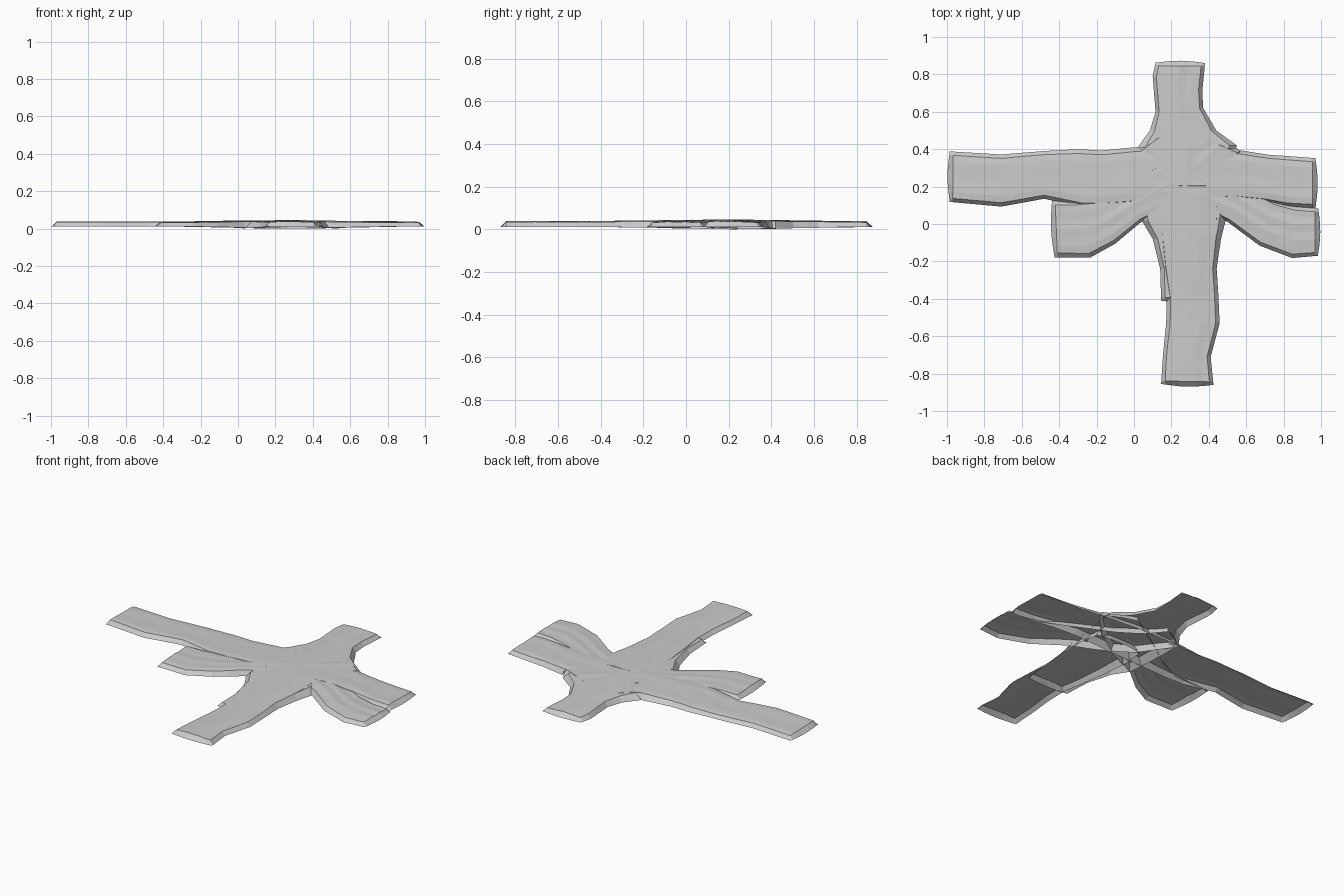
import bpy, math, random
from mathutils import Vector

random.seed(4)
COLS = [0.0, 0.075, 0.2, 0.35, 0.5, 0.65, 0.8, 0.925, 1.0]


def path_strip(name, stations, lift=0.0, ridges=0.0015, ends=0.012):
    """Open-bottomed strip: stations are (left x, y, right x, y); the outer ring drops to the ground."""
    st = [(Vector(s[:2]), Vector(s[2:])) for s in stations]
    # Split every span in two and add a narrow bevel row at each end
    rows = []
    for (a, b), (c, d) in zip(st, st[1:]):
        rows += [(a, b), ((a + c) / 2, (b + d) / 2)]
    rows.append(st[-1])

    def toward(p, q, dist):
        return tuple(i + (j - i).normalized() * dist for i, j in zip(p, q))

    rows.insert(1, toward(rows[0], rows[1], 0.016))
    rows.insert(-1, toward(rows[-1], rows[-2], 0.016))
    column_ridge = [random.uniform(-ridges, ridges) for _ in COLS]
    last = len(rows) - 1
    verts, faces = [], []
    for r, (a, b) in enumerate(rows):
        mid = (a + b) / 2
        centre = max(0.0, 1 - (mid - Vector((0.28, 0.22))).length / 0.65)
        # Rounded path ends
        if r == 0 or r == last:
            inner = rows[2] if r == 0 else rows[-3]
            out = (mid - (inner[0] + inner[1]) / 2).normalized()
        else:
            out = Vector((0, 0))
        for c, u in enumerate(COLS):
            p = a.lerp(b, u) + out * 0.012 * math.sin(math.pi * u)
            if r in (0, last) or c in (0, len(COLS) - 1):
                z = ends * (1 - centre)
            else:
                z = 0.03 + 0.006 * math.sin(math.pi * u) + 0.008 * centre + lift
                z += column_ridge[c] + random.uniform(-0.001, 0.001)
            verts.append((p.x, p.y, z))
    n = len(COLS)
    for r in range(last):
        for c in range(n - 1):
            i = r * n + c
            faces.append((i, i + n, i + n + 1, i + 1))
    mesh = bpy.data.meshes.new(name)
    mesh.from_pydata(verts, [], faces)
    mesh.update()
    # Make the top face upward
    if sum(p.normal.z * p.area for p in mesh.polygons) < 0:
        mesh.flip_normals()
    obj = bpy.data.objects.new(name, mesh)
    bpy.context.collection.objects.link(obj)
    return obj


# Long path running west to east
path_strip("west_east_path", [
    (-0.985, 0.388, -0.985, 0.118), (-0.71, 0.372, -0.71, 0.093),
    (-0.48, 0.39, -0.48, 0.135), (-0.30, 0.40, -0.28, 0.09),
    (-0.17, 0.393, -0.15, 0.09), (0.0, 0.41, 0.0, 0.10),
    (0.28, 0.42, 0.28, 0.12), (0.56, 0.395, 0.54, 0.13),
    (0.72, 0.37, 0.70, 0.115), (0.84, 0.362, 0.82, 0.092),
    (0.97, 0.352, 0.97, 0.084)], 0.002, 0.003)

# Path from the north, running under the crossing
path_strip("north_path", [
    (0.115, 0.862, 0.38, 0.86), (0.10, 0.79, 0.365, 0.71),
    (0.115, 0.60, 0.37, 0.62), (0.085, 0.50, 0.44, 0.50),
    (0.02, 0.41, 0.55, 0.42), (0.03, 0.22, 0.52, 0.22),
    (0.04, 0.02, 0.49, 0.02), (0.10, -0.08, 0.465, -0.08),
    (0.14, -0.24, 0.44, -0.25), (0.145, -0.41, 0.43, -0.41)], 0.0)

# Path from the south, overlapping the north one
path_strip("south_path", [
    (0.145, -0.855, 0.425, -0.86), (0.155, -0.70, 0.41, -0.71),
    (0.172, -0.53, 0.458, -0.53), (0.175, -0.40, 0.45, -0.36),
    (0.15, -0.24, 0.442, -0.24), (0.13, -0.08, 0.465, -0.06),
    (0.12, 0.08, 0.47, 0.08), (0.14, 0.22, 0.45, 0.22)], 0.002)

# Curved branch from the southwest up into the northeast
path_strip("southwest_branch", [
    (-0.438, 0.125, -0.425, -0.178), (-0.32, 0.125, -0.235, -0.18),
    (-0.20, 0.13, -0.10, -0.105), (-0.05, 0.20, 0.04, 0.012),
    (0.10, 0.31, 0.25, 0.11), (0.25, 0.40, 0.44, 0.24),
    (0.36, 0.48, 0.58, 0.385)], 0.001, 0.002)

# Curved branch from the southeast up into the northwest
path_strip("southeast_branch", [
    (0.983, -0.17, 0.985, 0.083), (0.845, -0.182, 0.86, 0.095),
    (0.67, -0.115, 0.76, 0.12), (0.50, 0.012, 0.60, 0.20),
    (0.34, 0.09, 0.40, 0.30), (0.16, 0.20, 0.25, 0.40),
    (0.015, 0.395, 0.16, 0.50)], 0.0, 0.002)
